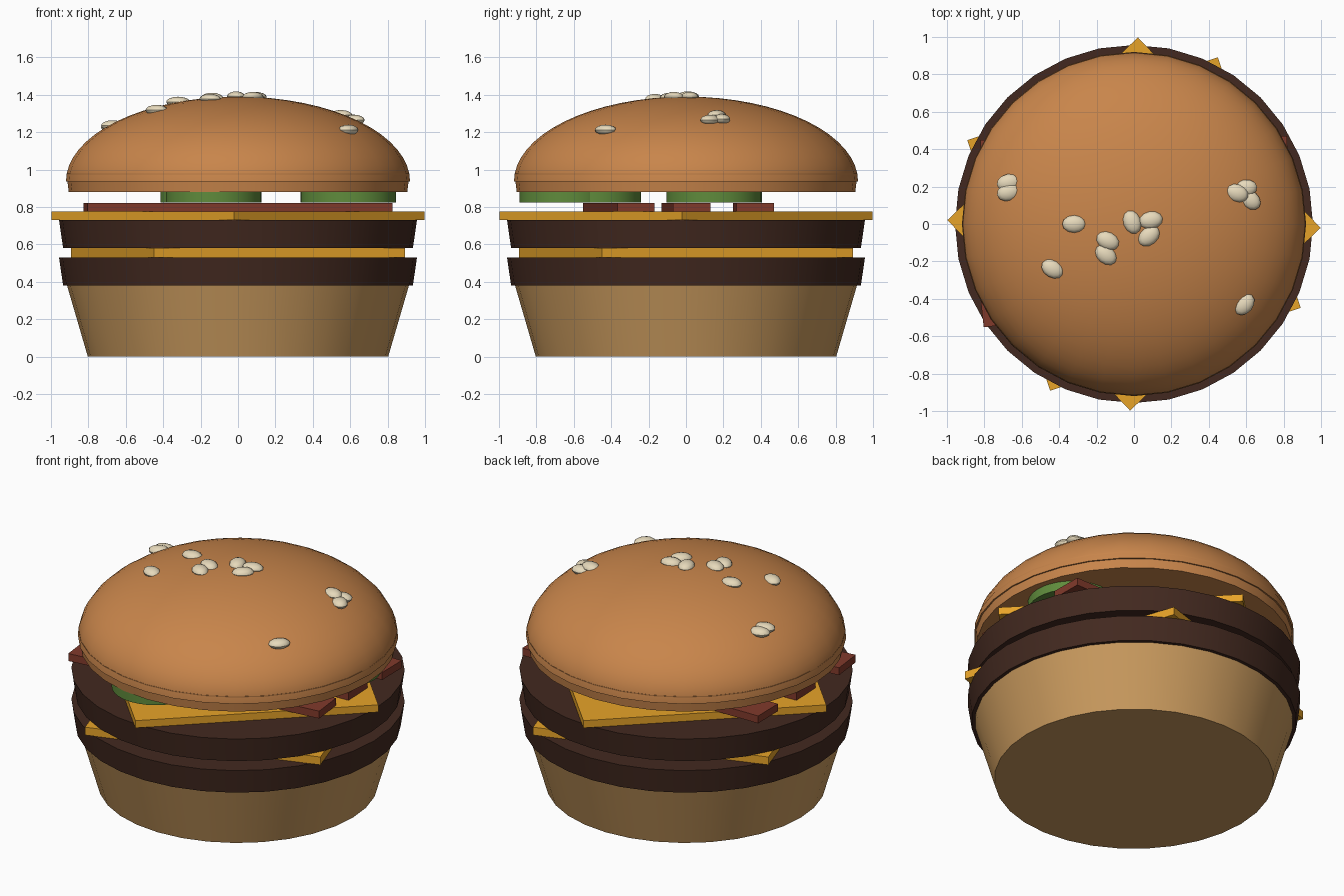
import bpy, bmesh
from math import radians, sqrt, pi
from mathutils import Matrix, Vector

if "Cube" in bpy.data.objects:
    bpy.data.objects.remove(bpy.data.objects["Cube"])


def material(name, rgb):
    m = bpy.data.materials.new(name)
    m.diffuse_color = (*rgb, 1)
    m.use_nodes = True
    m.node_tree.nodes["Principled BSDF"].inputs["Base Color"].default_value = m.diffuse_color
    return m


CRUST = material("crust", (0.58, 0.235, 0.07))
BREAD = material("bread", (0.58, 0.32, 0.11))
MEAT = material("meat", (0.055, 0.022, 0.014))
CHEESE = material("cheese", (0.80, 0.37, 0.022))
BACON = material("bacon", (0.22, 0.042, 0.024))
PICKLE = material("pickle", (0.115, 0.26, 0.045))
SEED = material("seed", (0.80, 0.70, 0.50))


def finish(name, bm, mat, loc=(0, 0, 0), rot=0, smooth=True):
    me = bpy.data.meshes.new(name)
    bmesh.ops.recalc_face_normals(bm, faces=bm.faces)
    bm.to_mesh(me)
    bm.free()
    me.materials.append(mat)
    ob = bpy.data.objects.new(name, me)
    bpy.context.collection.objects.link(ob)
    ob.location = loc
    ob.rotation_euler.z = rot
    if smooth:
        bpy.ops.object.select_all(action='DESELECT')
        ob.select_set(True)
        bpy.context.view_layer.objects.active = ob
        bpy.ops.object.shade_smooth_by_angle(angle=radians(35))
    return ob


def disc(name, mat, r1, r2, z1, z2, xy=(0, 0), sides=32):
    bm = bmesh.new()
    bmesh.ops.create_cone(bm, cap_ends=True, segments=sides,
                          radius1=r1, radius2=r2, depth=z2 - z1)
    return finish(name, bm, mat, (*xy, (z1 + z2) / 2))


def slab(name, mat, size, loc, rot):
    bm = bmesh.new()
    bmesh.ops.create_cube(bm, size=1, matrix=Matrix.Diagonal((*size, 1)))
    return finish(name, bm, mat, loc, rot, smooth=False)


# Bottom bun and two patties
disc("bottom_bun", BREAD, 0.803, 0.914, 0, 0.38)
disc("lower_patty", MEAT, 0.935, 0.957, 0.38, 0.53)
disc("upper_patty", MEAT, 0.935, 0.957, 0.58, 0.73)

# Square cheese slices, turned so their corners stick out
side = sqrt(2) * 0.998
slab("lower_cheese", CHEESE, (side, side, 0.05), (0, 0, 0.555), radians(18.3))
slab("upper_cheese", CHEESE, (side, side, 0.046), (0, 0, 0.753), radians(43.8))

# Bacon strips
for i, (y, rot) in enumerate([(-0.36, 0.113), (0, 0.037), (0.36, 0.012)]):
    slab(f"bacon_strip_{i + 1}", BACON, (1.64, 0.2, 0.047), (0, y, 0.7985), rot)

# Pickle slices
for i, xy in enumerate([(-0.13, -0.635), (-0.16, -0.495), (0.59, 0.15)]):
    disc(f"pickle_{i + 1}", PICKLE, 0.255, 0.255, 0.825, 0.88, xy)

# Top bun: tapered base with a flattened hemisphere over it
BASE, RAD, HIGH = 0.935, 0.92, 0.455
disc("top_bun_base", CRUST, 0.905, 0.917, 0.88, 0.98)
bm = bmesh.new()
bmesh.ops.create_uvsphere(bm, u_segments=32, v_segments=32, radius=1)
cut = bmesh.ops.bisect_plane(bm, geom=bm.verts[:] + bm.edges[:] + bm.faces[:],
                             plane_co=(0, 0, 0), plane_no=(0, 0, 1), clear_inner=True)
bmesh.ops.holes_fill(bm, edges=[e for e in bm.edges if e.is_boundary], sides=0)
bmesh.ops.scale(bm, verts=bm.verts, vec=(RAD, RAD, HIGH))
finish("top_bun_dome", bm, CRUST, (0, 0, BASE))

# Sesame seeds lying on the dome: x, y, turn in degrees
seeds = [(-0.67, 0.22, 10), (-0.67, 0.17, 15), (-0.32, 0, 0), (-0.14, -0.09, -25),
         (-0.15, -0.165, -40), (-0.435, -0.24, -30), (-0.01, 0.01, -70),
         (0.09, 0.02, 10), (0.08, -0.065, 40), (0.55, 0.165, -20),
         (0.595, 0.19, 10), (0.62, 0.13, -40), (0.59, -0.43, 50)]
for i, (x, y, turn) in enumerate(seeds):
    z = BASE + HIGH * sqrt(1 - (x * x + y * y) / RAD ** 2)
    bm = bmesh.new()
    bmesh.ops.create_uvsphere(bm, u_segments=12, v_segments=8, radius=1)
    bmesh.ops.scale(bm, verts=bm.verts, vec=(0.064, 0.047, 0.028))
    finish(f"seed_{i + 1}", bm, SEED, (x, y, z), radians(turn))
